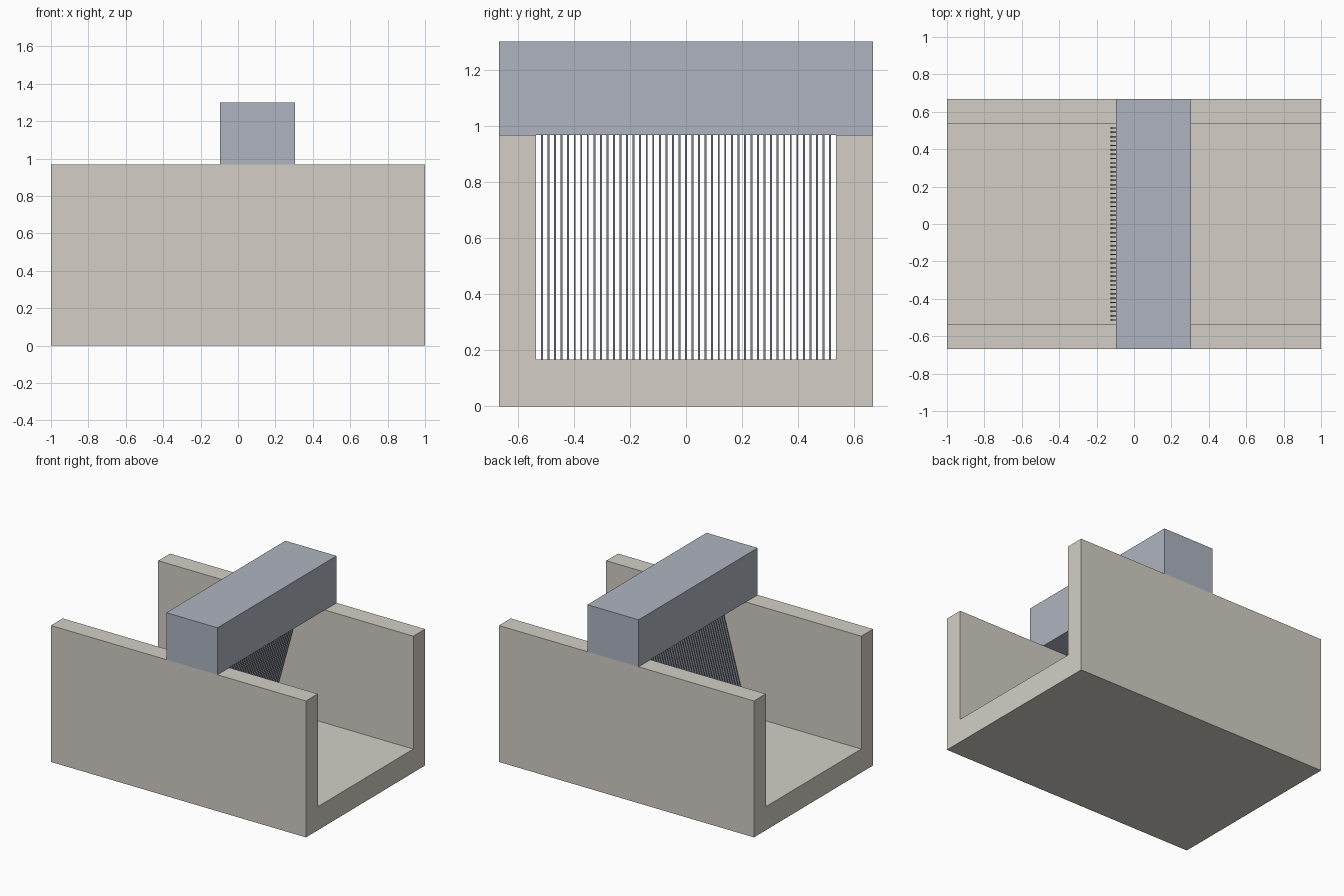
import bpy
import bmesh

cube = bpy.data.objects.get("Cube")
if cube:
    bpy.data.objects.remove(cube, do_unlink=True)


def material(name, color):
    mat = bpy.data.materials.new(name)
    mat.use_nodes = True
    mat.diffuse_color = (*color, 1)
    mat.node_tree.nodes["Principled BSDF"].inputs["Base Color"].default_value = (*color, 1)
    return mat


def add_prism(bm, profile, direction):
    """Extrude a closed profile along a direction into a solid."""
    face = bm.faces.new([bm.verts.new(p) for p in profile])
    result = bmesh.ops.extrude_face_region(bm, geom=[face], use_keep_orig=True)
    verts = [g for g in result["geom"] if isinstance(g, bmesh.types.BMVert)]
    bmesh.ops.translate(bm, verts=verts, vec=direction)


def finish(name, bm, mat):
    bmesh.ops.recalc_face_normals(bm, faces=bm.faces)
    mesh = bpy.data.meshes.new(name)
    bm.to_mesh(mesh)
    bm.free()
    mesh.materials.append(mat)
    obj = bpy.data.objects.new(name, mesh)
    bpy.context.collection.objects.link(obj)
    return obj


concrete = material("warm grey concrete", (0.655, 0.625, 0.565))
blue_grey = material("blue grey", (0.42, 0.455, 0.525))
grey_steel = material("grey steel", (0.3, 0.32, 0.37))

OUTER, INNER = 0.667, 0.535
FLOOR, RIM, TOP = 0.167, 0.967, 1.3

# Open channel with a U-shaped section
half = [(OUTER, 0), (OUTER, RIM), (INNER, RIM), (INNER, FLOOR)]
section = half + [(-y, z) for y, z in reversed(half)]
bm = bmesh.new()
add_prism(bm, [(-1, y, z) for y, z in section], (2, 0, 0))
finish("channel", bm, concrete)

# Beam lying across both walls
LEFT, RIGHT = 0.306, -0.095
bm = bmesh.new()
add_prism(bm, [(RIGHT, -OUTER, RIM), (LEFT, -OUTER, RIM),
               (LEFT, -OUTER, TOP), (RIGHT, -OUTER, TOP)], (0, 2 * OUTER, 0))
finish("cross_beam", bm, blue_grey)

# Leaning rack of thin flat bars from the floor up to the beam
COUNT, PITCH, WIDTH, DEPTH, LEAN = 45, 0.02333, 0.0067, 0.0138, 0.111
bm = bmesh.new()
for i in range(COUNT):
    y = (i - (COUNT - 1) / 2) * PITCH - WIDTH / 2
    add_prism(bm, [(-LEAN - DEPTH, y, FLOOR), (-LEAN + DEPTH, y, FLOOR),
                   (LEAN + DEPTH, y, RIM), (LEAN - DEPTH, y, RIM)], (0, WIDTH, 0))
finish("screen_bars", bm, grey_steel)
